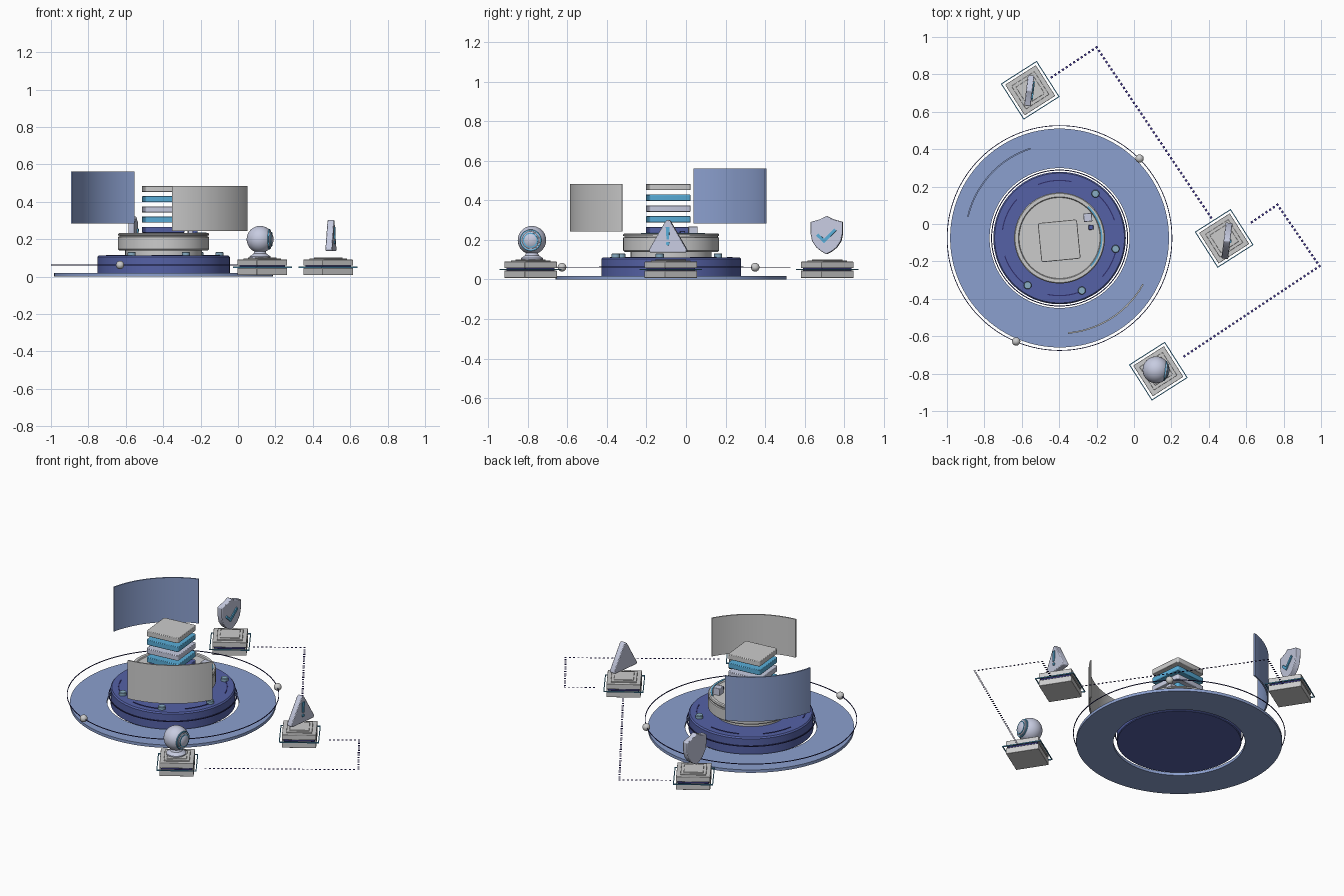
import bpy, bmesh, math
from mathutils import Vector, Matrix

if "Cube" in bpy.data.objects:
    bpy.data.objects.remove(bpy.data.objects["Cube"])

COL = {'sky': (.26, .35, .62), 'navy': (.09, .12, .38), 'teal': (.1, .42, .69),
       'pale': (.57, .60, .75), 'dark': (.03, .03, .15), 'violet': (.06, .04, .3),
       'mist': (.25, .42, .55)}
CX, CY = -.398, -.075          # centre of the round platform


def finish(name, bm, mat=None, loc=(0, 0, 0), rot=0, bevel=0):
    bmesh.ops.remove_doubles(bm, verts=bm.verts, dist=1e-5)
    bmesh.ops.recalc_face_normals(bm, faces=bm.faces)
    me = bpy.data.meshes.new(name)
    bm.to_mesh(me)
    bm.free()
    ob = bpy.data.objects.new(name, me)
    bpy.context.collection.objects.link(ob)
    ob.location = loc
    ob.rotation_euler[2] = math.radians(rot)
    if mat:
        m = bpy.data.materials.get(mat) or bpy.data.materials.new(mat)
        m.diffuse_color = (*COL[mat], 1)
        m.use_nodes = True
        m.node_tree.nodes["Principled BSDF"].inputs["Base Color"].default_value = m.diffuse_color
        me.materials.append(m)
    if bevel:
        b = ob.modifiers.new('bevel', 'BEVEL')
        b.width, b.segments = bevel, 2
    bpy.ops.object.select_all(action='DESELECT')
    ob.select_set(True)
    bpy.context.view_layer.objects.active = ob
    bpy.ops.object.shade_smooth_by_angle(angle=math.radians(35))
    return ob


def sweep(name, prof, mat=None, a0=0, a1=360, n=96, loc=(CX, CY, 0)):
    """Turn a closed (radius, height) profile about z, fully or over an arc."""
    bm = bmesh.new()
    full = a1 - a0 >= 360
    rows = []
    for i in range(n if full else n + 1):
        a = math.radians(a0 + (a1 - a0) * i / n)
        rows.append([bm.verts.new((r * math.cos(a), r * math.sin(a), z)) for r, z in prof])
    k = len(prof)
    for i in range(n):
        A, B = rows[i], rows[(i + 1) % len(rows)]
        for j in range(k):
            if prof[j][0] + prof[(j + 1) % k][0] > 0:
                bm.faces.new((A[j], A[(j + 1) % k], B[(j + 1) % k], B[j]))
    if not full:
        bm.faces.new(rows[0])
        bm.faces.new(rows[-1])
    bmesh.ops.dissolve_degenerate(bm, dist=1e-6, edges=bm.edges)
    return finish(name, bm, mat, loc)


def band(r0, r1, z0, z1):
    return [(r0, z0), (r1, z0), (r1, z1), (r0, z1)]


def box(name, size, loc, mat=None, rot=0, bevel=.003):
    bm = bmesh.new()
    bmesh.ops.create_cube(bm, size=1)
    bmesh.ops.scale(bm, vec=size, verts=bm.verts)
    return finish(name, bm, mat, loc, rot, bevel)


def ball(name, r, loc, mat=None):
    bm = bmesh.new()
    bmesh.ops.create_uvsphere(bm, u_segments=32, v_segments=16, radius=r)
    return finish(name, bm, mat, loc)


def plate(name, pts, x0, x1, loc, mat=None, rot=0, bevel=0):
    """Extrude a (y, z) outline along x."""
    bm = bmesh.new()
    f = bm.faces.new([bm.verts.new((x0, y, z)) for y, z in pts])
    g = bmesh.ops.extrude_face_region(bm, geom=[f])
    bmesh.ops.translate(bm, vec=(x1 - x0, 0, 0),
                        verts=[v for v in g['geom'] if isinstance(v, bmesh.types.BMVert)])
    return finish(name, bm, mat, loc, rot, bevel)


def circle(r, zc, n=40):
    return [(r * math.cos(2 * math.pi * i / n), zc + r * math.sin(2 * math.pi * i / n)) for i in range(n)]


# round platform: ground ring, base drum and thin orbit rings
sweep('ground_ring', band(.374, .585, 0, .018), 'sky', n=128)
sweep('base_drum', [(0, .004), (.35, .004), (.354, .008), (.354, .104), (.347, .112), (0, .112)], 'navy', n=128)
sweep('base_hoop', band(.361, .366, .06, .065), 'dark', n=128)
sweep('orbit_hoop', band(.599, .603, .06, .064), 'dark', n=128)
for i, (x, y) in enumerate([(-.63, -.628), (.03, .35)]):
    ball(f'orbit_bead_{i}', .022, (x, y, .062))

# raised arcs and studs on the base
for i in range(6):
    c = 95 + i * 60
    sweep(f'base_arc_{i}', band(.305, .311, .11, .115), 'dark', c - 17, c + 17, 16)
for i, a in enumerate([51, -11, -67, -124]):
    p = (CX + .305 * math.cos(math.radians(a)), CY + .305 * math.sin(math.radians(a)), 0)
    sweep(f'stud_{i}', [(0, .11), (.021, .11), (.021, .128), (.018, .132), (0, .132)], 'mist', n=24, loc=p)

# grey turntable with shallow recessed top
sweep('turntable', [(0, .11), (.205, .11), (.205, .14), (.237, .14), (.243, .146), (.243, .212),
                    (.236, .214), (.236, .219), (.243, .221), (.243, .228), (.238, .233),
                    (.22, .233), (.216, .226), (0, .226)])
sweep('turntable_glow', band(.221, .229, .23, .236), 'teal', -42, 48, 32)
box('control_block', (.045, .045, .045), (-.247, .035, .246), 'pale', 5)
box('control_button', (.026, .026, .02), (-.23, -.018, .235), 'navy', 5)

# stack of square slabs
for i, m in enumerate(['navy', 'teal', 'pale', 'teal', None]):
    bm = bmesh.new()
    bmesh.ops.create_cube(bm, size=1)
    bmesh.ops.scale(bm, vec=(.21, .21, .032), verts=bm.verts)
    up = [e for e in bm.edges if abs(e.verts[0].co.z - e.verts[1].co.z) > .01]
    bmesh.ops.bevel(bm, geom=up, offset=.012, segments=4, affect='EDGES', profile=.5)
    finish(f'stack_slab_{i}', bm, m, (-.4, -.09, .25 + i * .0545), 5.5, .003)

# curved screens
sweep('back_screen', band(.499, .507, .284, .562), 'sky', 108, 167, 32)
sweep('front_screen', band(.506, .514, .244, .484), None, -85, -29, 32)

# three pedestals, each with a thin frame around it
PED = [(-.555, .715), (.482, -.077), (.13, -.787)]
for i, (x, y) in enumerate(PED):
    for part, s, z0, z1, m in [('lower', .194, .008, .045, None), ('core', .178, .044, .06, 'dark'),
                               ('upper', .194, .058, .09, None), ('inset', .146, .088, .097, None),
                               ('top', .112, .095, .101, None)]:
        box(f'pedestal_{i}_{part}', (s, s, z1 - z0), (x, y, (z0 + z1) / 2), m, 32.5, .002)
    bm = bmesh.new()
    for k in range(4):
        R = Matrix.Rotation(k * math.pi / 2, 4, 'Z') @ Matrix.Translation((.1115, 0, 0))
        bmesh.ops.create_cube(bm, size=1, matrix=R @ Matrix.Diagonal((.005, .228, .006, 1)))
    finish(f'pedestal_{i}_frame', bm, 'teal', (x, y, .05), 32.5)

# shield with check mark
half = [(.03, .306), (.082, .291), (.082, .235), (.074, .195), (.052, .162), (.025, .141)]
shield = [(0, .322)] + half + [(0, .128)] + [(-a, b) for a, b in reversed(half)]
L = (-.56, .713, 0)
plate('shield', shield[::-1], -.017, .017, L, 'pale', -7, .004)
plate('shield_check', [(-.052, .222), (-.041, .232), (-.012, .206), (.041, .258), (.051, .247), (-.012, .184)],
      .015, .024, L, 'teal', -7)

# warning triangle
L = (.497, -.09, 0)
plate('warning_triangle', [(-.09, .137), (.09, .137), (.097, .143), (.096, .152), (.012, .296),
                           (0, .303), (-.012, .296), (-.096, .152), (-.097, .143)],
      -.018, .018, L, 'pale', -7, .004)
plate('warning_bar', [(-.006, .202), (.006, .202), (.01, .266), (-.01, .266)], .016, .024, L, 'teal', -7)
plate('warning_dot', circle(.009, .182, 20), .016, .024, L, 'teal', -7)

# ball camera on a small foot
L = (.118, -.78, 0)
ball('camera_ball', .072, (L[0], L[1], .199), 'pale')
for nm, r, x0, x1, m in [('rim', .054, .03, .053, 'teal'), ('ring', .048, .04, .057, 'pale'),
                         ('lens', .038, .05, .064, 'teal')]:
    plate(f'camera_{nm}', circle(r, .199), x0, x1, L, m, -7)
sweep('camera_foot', [(0, .098), (.056, .098), (.056, .108), (.035, .122), (.028, .14), (0, .14)],
      'pale', n=40, loc=L)

# dotted flat links between pedestals
bm = bmesh.new()
for path in ([(-.44, .785), (-.2, .945), (.425, .015)],
             [(.63, .01), (.767, .103), (.992, -.225), (.25, -.72)]):
    for p, q in zip(path, path[1:]):
        p, q = Vector((*p, .02)), Vector((*q, .02))
        n = round((q - p).length / .024)
        ang = math.atan2(q.y - p.y, q.x - p.x)
        for k in range(n):
            M = Matrix.Translation(p.lerp(q, k / n)) @ Matrix.Rotation(ang, 4, 'Z')
            bmesh.ops.create_grid(bm, x_segments=1, y_segments=1, size=.006, matrix=M)
finish('dotted_links', bm, 'violet')
